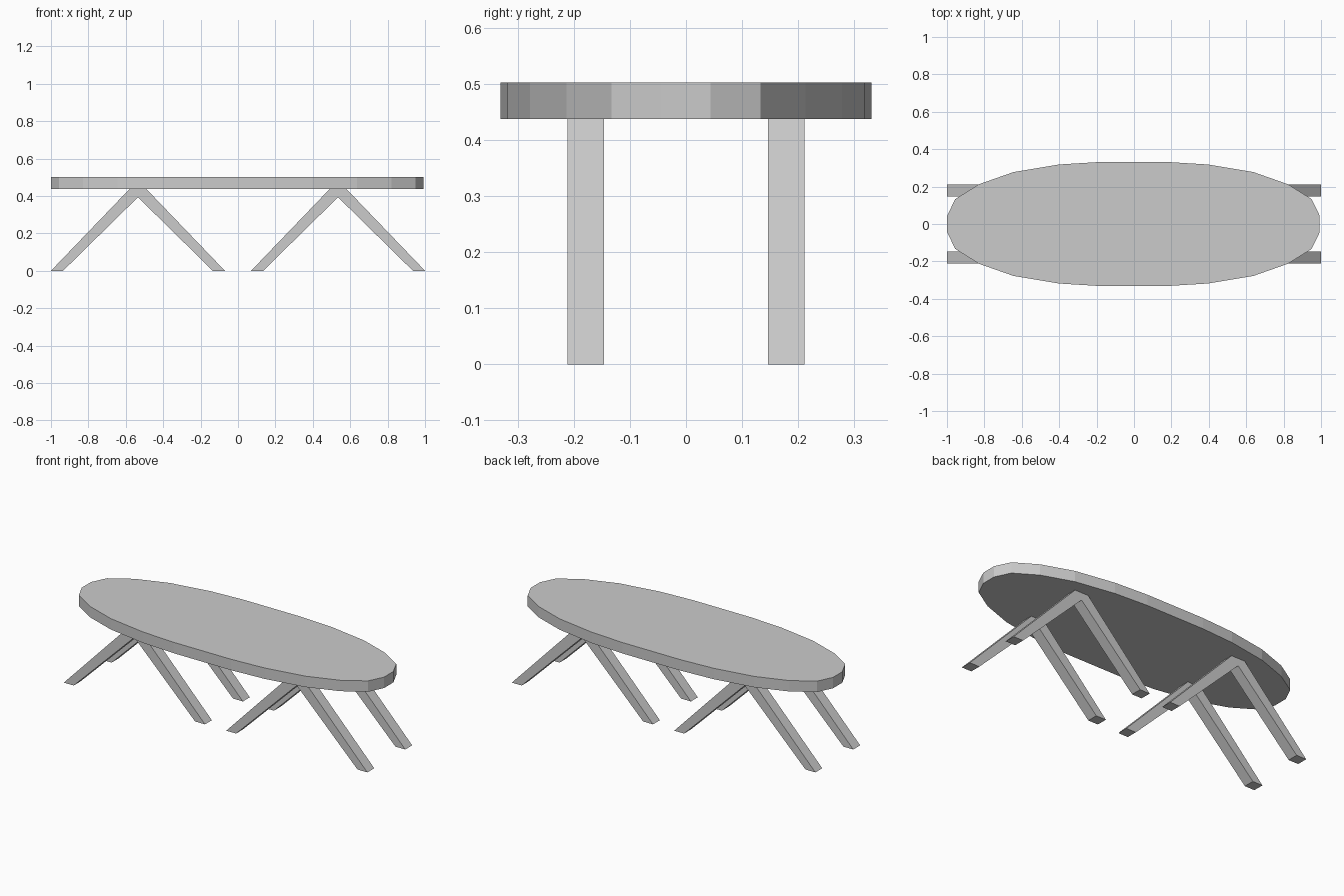
import bpy, bmesh
from mathutils import Vector

if "Cube" in bpy.data.objects:
    bpy.data.objects.remove(bpy.data.objects["Cube"])


def extruded(name, outline, offset):
    """Flat outline (3D points) extruded along offset into a solid."""
    bm = bmesh.new()
    face = bm.faces.new([bm.verts.new(p) for p in outline])
    new = bmesh.ops.extrude_face_region(bm, geom=[face])["geom"]
    verts = [g for g in new if isinstance(g, bmesh.types.BMVert)]
    bmesh.ops.translate(bm, verts=verts, vec=Vector(offset))
    bmesh.ops.recalc_face_normals(bm, faces=bm.faces[:])
    mesh = bpy.data.meshes.new(name)
    bm.to_mesh(mesh)
    bm.free()
    obj = bpy.data.objects.new(name, mesh)
    bpy.context.collection.objects.link(obj)
    return obj


# Faceted oval top: one quadrant reflected into four
quadrant = [(0.996, 0.044), (0.953, 0.133), (0.825, 0.213),
            (0.64, 0.278), (0.40, 0.318), (0.19, 0.331)]
half = quadrant + [(-x, y) for x, y in reversed(quadrant)]
oval = half + [(-x, -y) for x, y in half]
extruded("table_top", [(x - 0.003, y, 0.437) for x, y in oval], (0, 0, 0.065))

# Inverted V legs: two pairs, splayed along the length
profile = [(-1.0, 0), (-0.935, 0), (-0.535, 0.393), (-0.135, 0),
           (-0.07, 0), (-0.49, 0.437), (-0.58, 0.437)]
for side, sx in (("left", 1), ("right", -1)):
    for row, y in (("front", -0.211), ("back", 0.146)):
        extruded(f"{row}_{side}_leg", [(sx * x, y, z) for x, z in profile],
                 (0, 0.065, 0))
